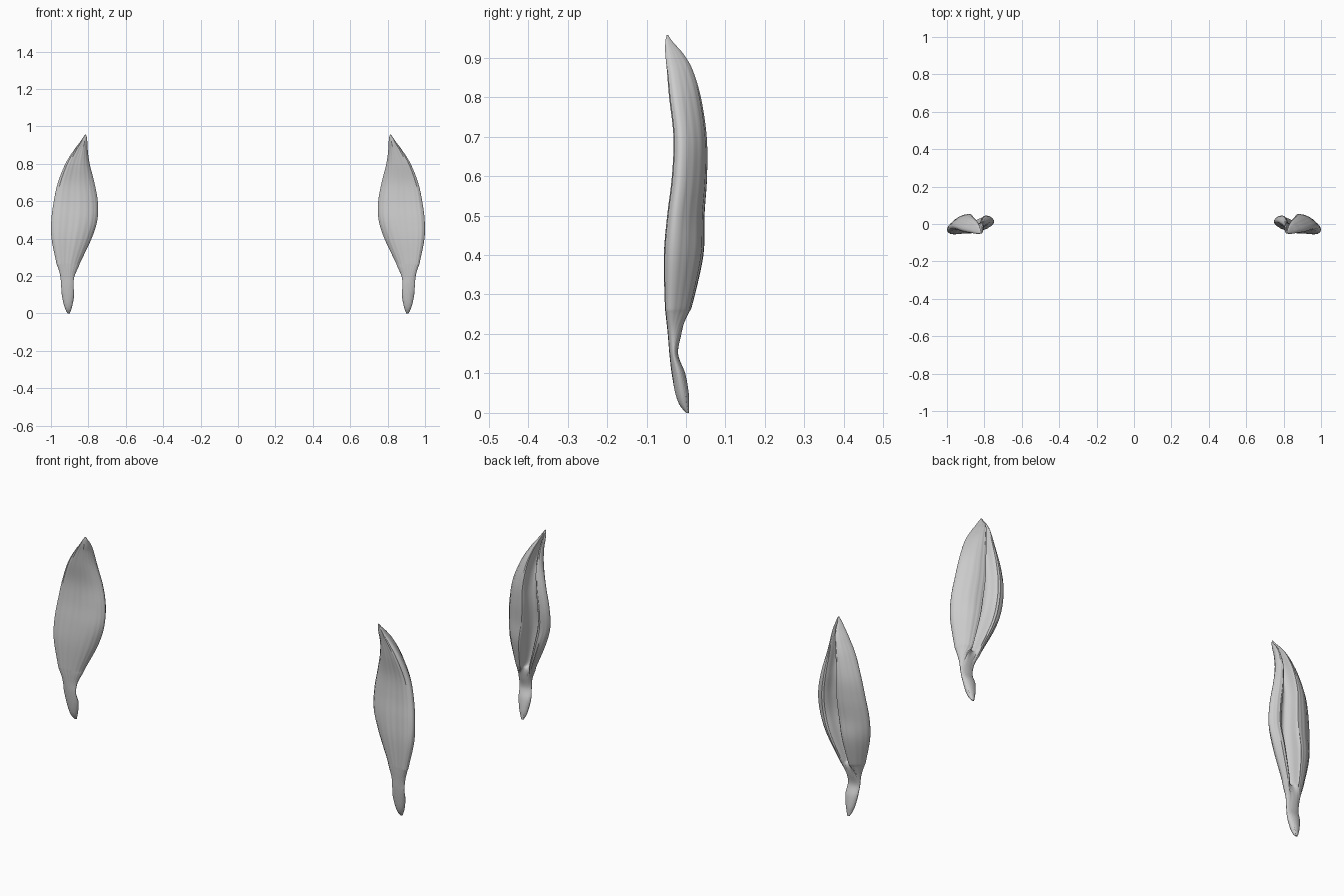
import bpy, bmesh, math

if "Cube" in bpy.data.objects:
    bpy.data.objects.remove(bpy.data.objects["Cube"])

# Stations up the petal: z, inner x, outer x, front y, back y, groove depth, groove shift
STATIONS = [
    (0.00, 0.900, 0.912, 0.000, 0.008, 0.0, 0),
    (0.02, 0.892, 0.922, -0.016, 0.008, 0.0, 0),
    (0.05, 0.884, 0.932, -0.027, 0.007, 0.0, 0),
    (0.10, 0.876, 0.942, -0.036, -0.002, 0.0, 0),
    (0.15, 0.880, 0.946, -0.042, -0.020, 0.0, 0),
    (0.20, 0.874, 0.954, -0.046, -0.010, 0.1, 0),
    (0.25, 0.852, 0.966, -0.051, 0.006, 0.4, 0),
    (0.28, 0.840, 0.973, -0.053, 0.016, 0.95, 0),
    (0.40, 0.783, 0.997, -0.055, 0.042, 1.0, 0),
    (0.50, 0.752, 0.998, -0.047, 0.045, 1.0, 0),
    (0.60, 0.750, 0.985, -0.035, 0.052, 1.0, 0),
    (0.70, 0.768, 0.963, -0.031, 0.051, 1.0, 0),
    (0.80, 0.793, 0.923, -0.042, 0.036, 1.0, -.03),
    (0.87, 0.803, 0.880, -0.048, 0.015, 1.0, -.05),
    (0.91, 0.805, 0.850, -0.052, -0.008, 0.9, -.05),
    (0.94, 0.808, 0.829, -0.052, -0.034, 0.3, 0),
    (0.957, 0.813, 0.818, -0.049, -0.045, 0.0, 0),
]

# Cross-section: across (inner to outer), depth (front to back), groove weight
SECTION = [
    (0.00, 0.62, 0), (0.06, 0.82, 0), (0.15, 0.90, 0), (0.22, 0.80, 0),
    (0.29, 0.88, 0.42), (0.40, 0.95, 0.60), (0.48, 1.0, 0.42), (0.52, 0.97, 0),
    (0.60, 1.00, 0), (0.76, 0.88, 0), (0.92, 0.56, 0), (1.00, 0.25, 0),
    (0.95, 0.05, 0), (0.82, 0.00, 0), (0.60, 0.04, 0), (0.38, 0.07, 0),
    (0.16, 0.22, 0), (0.04, 0.42, 0),
]


def spline(p0, p1, p2, p3, t):
    return [0.5 * (2*b + (c-a)*t + (2*a-5*b+4*c-d)*t*t + (3*b-a-3*c+d)*t**3)
            for a, b, c, d in zip(p0, p1, p2, p3)]


def refine(points, steps, closed):
    n, out = len(points), []
    pick = (lambda i: points[i % n]) if closed else (lambda i: points[max(0, min(n-1, i))])
    for i in range(n if closed else n - 1):
        for s in range(steps):
            out.append(spline(pick(i-1), pick(i), pick(i+1), pick(i+2), s/steps))
    return out if closed else out + [list(points[-1])]


section = refine(SECTION, 5, True)
stations = refine(STATIONS, 6, False)

# Loft the grooved cross-section from stem to tip
bm = bmesh.new()
rings = []
for z, xi, xo, yf, yb, depth, shift in stations:
    ring = []
    stem = max(0.0, min(1.0, (0.26 - z) / 0.1))
    for k, (u, v, w) in enumerate(section):
        bend = 4 * u * (1 - u)
        u2 = u + shift * bend
        v2 = v - w * depth
        # the stem is a plain oval
        a = math.pi - 2 * math.pi * k / len(section)
        u2 += (0.5 + 0.5 * math.cos(a) - u2) * stem
        v2 += (0.5 + 0.5 * math.sin(a) - v2) * stem
        # fine lengthwise ridges, absent in the smooth groove
        ripple = 0.0 if w > 0.05 else 0.012 * math.sin(k * 1.9 + 3 * z)
        ring.append(bm.verts.new((xi + (xo-xi)*u2, yf + (yb-yf)*(v2+ripple), z)))
    rings.append(ring)
n = len(section)
for lower, upper in zip(rings, rings[1:]):
    for k in range(n):
        bm.faces.new((lower[k], lower[(k+1) % n], upper[(k+1) % n], upper[k]))
bm.faces.new(rings[0])
bm.faces.new(rings[-1])
bmesh.ops.recalc_face_normals(bm, faces=bm.faces)

mesh = bpy.data.meshes.new("petal_pair")
bm.to_mesh(mesh)
bm.free()
petals = bpy.data.objects.new("petal_pair", mesh)
bpy.context.collection.objects.link(petals)
bpy.context.view_layer.objects.active = petals
petals.select_set(True)
bpy.ops.object.shade_smooth_by_angle(angle=math.radians(40))

# The second petal is a mirror image
mirror = petals.modifiers.new("mirror", 'MIRROR')
mirror.use_axis[0] = True
mirror.use_mirror_merge = False
